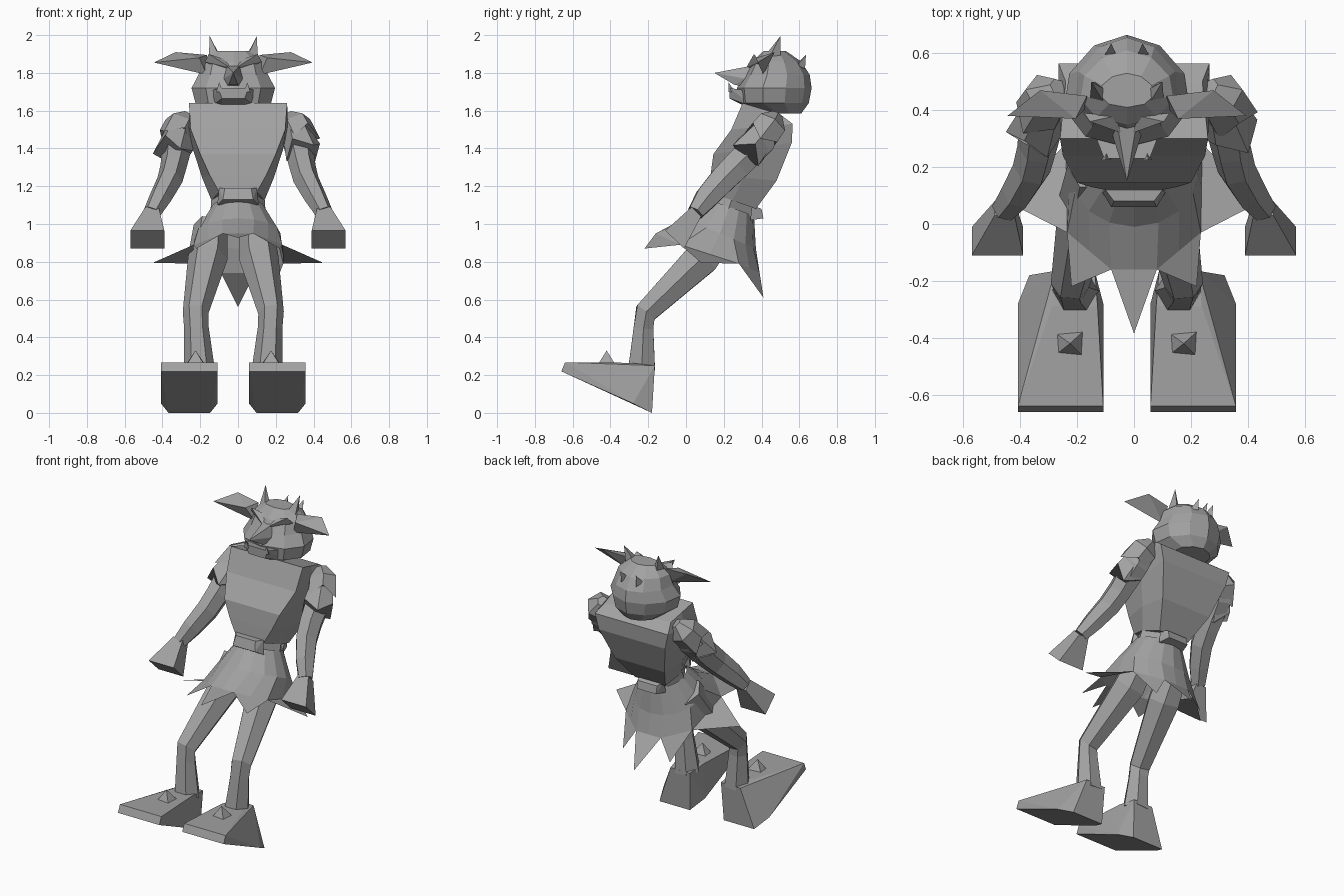
import bpy, bmesh, math
from mathutils import Vector

cube = bpy.data.objects.get("Cube")
if cube:
    bpy.data.objects.remove(cube, do_unlink=True)

grey = bpy.data.materials.new("stone grey")
grey.use_nodes = True
grey.diffuse_color = (0.36, 0.36, 0.36, 1)
shader = next(n for n in grey.node_tree.nodes if n.type == 'BSDF_PRINCIPLED')
shader.inputs["Base Color"].default_value = (0.36, 0.36, 0.36, 1)


def finish(name, bm):
    bmesh.ops.recalc_face_normals(bm, faces=bm.faces[:])
    me = bpy.data.meshes.new(name)
    bm.to_mesh(me)
    bm.free()
    me.materials.append(grey)
    ob = bpy.data.objects.new(name, me)
    bpy.context.collection.objects.link(ob)
    return ob


def loft(name, rings, caps=True, spikes=None):
    """Skin a list of equal-length rings; spikes adds a pointed tip on every second hem vertex."""
    bm = bmesh.new()
    rows = [[bm.verts.new(p) for p in r] for r in rings]
    n = len(rows[0])
    for a, b in zip(rows, rows[1:]):
        for i in range(n):
            j = (i + 1) % n
            bm.faces.new((a[i], a[j], b[j], b[i]))
    if caps:
        bm.faces.new(rows[0])
        bm.faces.new(rows[-1])
    for i, p in enumerate(spikes or []):
        tip = bm.verts.new(p)
        mid = rows[-1][2 * i]
        for other in (rows[-1][2 * i - 1], rows[-1][2 * i + 1]):
            bm.faces.new((other, mid, tip))
    return finish(name, bm)


def hull(name, points):
    bm = bmesh.new()
    for p in points:
        bm.verts.new(p)
    bmesh.ops.convex_hull(bm, input=bm.verts[:])
    loose = [v for v in bm.verts if not v.link_faces]
    bmesh.ops.delete(bm, geom=loose, context='VERTS')
    bmesh.ops.dissolve_limit(bm, angle_limit=0.03, verts=bm.verts[:], edges=bm.edges[:])
    return finish(name, bm)


def tube(name, stations, sides=6, jag=0):
    """Tube along a path of x, y, z, half width, half depth; jag makes the last ring ragged."""
    pts = [Vector(s[:3]) for s in stations]
    last = len(pts) - 1
    rings = []
    for i, s in enumerate(stations):
        t = (pts[min(i + 1, last)] - pts[max(i - 1, 0)]).normalized()
        u = (Vector((1, 0, 0)) - t * t.x).normalized()
        v = t.cross(u)
        ring = []
        for k in range(sides):
            a = math.tau * k / sides
            shift = t * jag * (-1) ** k if i == last else Vector()
            ring.append(pts[i] + u * s[3] * math.cos(a) + v * s[-1] * math.sin(a) + shift)
        rings.append(ring)
    return loft(name, rings)


def both(points, dx=0):
    """Each point together with its mirror image."""
    return [(s * x + dx, y, z) for x, y, z in points for s in (1, -1)]


# Torso: front half width, y, z; back half width, y, z; middle half width
torso = [(.26, .30, 1.64, .24, .50, 1.58, .25),
         (.25, .24, 1.50, .265, .565, 1.53, .265),
         (.20, .145, 1.37, .24, .56, 1.43, .24),
         (.15, .13, 1.26, .18, .48, 1.23, .19),
         (.10, .12, 1.17, .11, .37, 1.08, .14)]
rings = []
for wf, yf, zf, wb, yb, zb, wm in torso:
    ym, zm = (yf + yb) / 2, (zf + zb) / 2
    rings.append([(-wf, yf, zf), (wf, yf, zf), (wm, ym, zm),
                  (wb, yb, zb), (-wb, yb, zb), (-wm, ym, zm)])
loft("torso", rings)

# Belt and its two buckles
tube("belt", [(0, .25, 1.15, .14, .14), (0, .225, 1.08, .145, .145)])
hull("front_buckle", both([(.07, .08, 1.19), (.10, .12, 1.19), (.08, .06, 1.13),
                           (.11, .11, 1.10), (.08, .15, 1.12)]))
hull("back_buckle", both([(.07, .40, 1.08), (.07, .41, 1.03), (.09, .35, 1.10),
                          (.09, .34, 1.02)]))

# Ragged skirt: waist ring, hip ring, hem with pointed tips
half_tips = [(0, -.385, .927), (.22, -.22, .87), (.45, .08, .795), (.17, .41, .61), (0, .54, .56)]
half_gaps = [(.08, -.16, .95), (.235, -.03, .89), (.24, .28, .79), (.09, .39, .74)]
tips = half_tips + [(-x, y, z) for x, y, z in half_tips[-2:0:-1]]
gaps = half_gaps + [(-x, y, z) for x, y, z in half_gaps[::-1]]
hem = []
for i, gap in enumerate(gaps):
    hem += [(Vector(gaps[i - 1]) + Vector(gap)) / 2, gap]
angles = [math.tau * k / 16 for k in range(16)]
waist = [(.14 * math.sin(a), .23 - .13 * math.cos(a), 1.09 + .045 * math.cos(a)) for a in angles]
hips = [(.225 * math.sin(a), .18 - .19 * math.cos(a), .95 + .08 * math.cos(a)) for a in angles]
loft("skirt", [waist, hips, hem], caps=False, spikes=tips)

for side, s in (("left", 1), ("right", -1)):
    dx = -.025

    def place(stations, shift=0):
        return [(s * p[0] + shift,) + tuple(p[1:]) for p in stations]

    # Leg
    tube(side + "_leg", place([(.12, .20, .99, .09, .10), (.135, .085, .82, .105, .105),
                               (.20, -.215, .53, .068, .068), (.195, -.225, .45, .065, .06),
                               (.18, -.235, .23, .082, .082)], dx))
    # Wedge foot with raised toe, and a spike on top
    foot = [(.11, -.18, 0), (.15, -.28, .05), (.15, -.66, .22), (.15, -.64, .268)]
    ankle = [(x - .05, y, z) for x, y, z in both([(.07, -.165, .25), (.08, -.29, .265)])]
    hull(side + "_foot", place(both(foot) + ankle, 0) and
         [(s * (x + .233) + dx, y, z) for x, y, z in both(foot) + ankle])
    cx = s * .20 + dx
    hull(side + "_foot_spike", [(cx, -.42, .33), (cx - .055, -.38, .25), (cx + .055, -.37, .25),
                                (cx + .05, -.47, .25), (cx - .05, -.46, .25)])
    # Arm, ragged shoulder layers, flared hand
    tube(side + "_arm", place([(.28, .46, 1.53, .06), (.32, .40, 1.44, .085),
                               (.34, .27, 1.31, .07, .085), (.36, .195, 1.235, .068, .08),
                               (.41, .11, 1.14, .06, .07), (.455, .05, 1.06, .048)]))
    tube(side + "_shoulder_cap", place([(.265, .48, 1.575, .035), (.30, .45, 1.525, .09),
                                        (.335, .39, 1.45, .095)]), jag=.03)
    tube(side + "_sleeve", place([(.31, .42, 1.49, .075), (.345, .33, 1.38, .10)]), jag=-.035)
    hull(side + "_hand", place([(.39, -.11, .965), (.57, -.11, .965), (.39, -.01, .87),
                                (.57, -.01, .87), (.42, .03, 1.09), (.49, .03, 1.09),
                                (.42, .08, 1.04), (.49, .08, 1.04)]))

# Head: z, half width, front y, back y; narrower toward the back
hx = -.025
rings = []
for z, w, f, b in ((1.585, .11, .42, .61), (1.64, .19, .28, .65), (1.72, .21, .27, .665),
                   (1.79, .175, .31, .655), (1.86, .155, .35, .61), (1.915, .09, .41, .53)):
    ring = []
    for k in range(10):
        a = math.tau * (k + .5) / 10
        ring.append((hx + w * math.cos(a) * (1.06 - .15 * math.sin(a)),
                     (f + b) / 2 + (b - f) * .5 * math.sin(a), z))
    rings.append(ring)
loft("head", rings)

# Muzzle and pointed nose
hull("jaw", both([(.08, .23, 1.72), (.06, .23, 1.665), (.06, .30, 1.63), (.13, .36, 1.70),
                  (.12, .36, 1.62)], hx))
hull("nose", [(hx, .15, 1.80)] + both([(.035, .36, 1.84), (.05, .31, 1.77), (.025, .26, 1.735),
                                      (.04, .36, 1.73)], hx))

for side, s in (("left", 1), ("right", -1)):
    def mir(points):
        return [(hx + s * x, y, z) for x, y, z in points]

    hull(side + "_tusk", mir([(.075, .225, 1.75), (.055, .225, 1.70), (.09, .225, 1.70),
                              (.07, .26, 1.70)]))
    hull(side + "_brow", mir([(.02, .32, 1.83), (.13, .36, 1.90), (.15, .39, 1.86),
                              (.04, .38, 1.87), (.06, .38, 1.81)]))
    # Ear sweeping outward
    hull(side + "_ear", mir([(.42, .38, 1.855), (.305, .47, 1.91), (.14, .45, 1.895),
                             (.18, .37, 1.88), (.14, .41, 1.79), (.235, .40, 1.815)]))
    # Large front horn and small back horn
    hull(side + "_horn", mir([(.125, .50, 1.995), (.07, .41, 1.88), (.13, .43, 1.86),
                              (.11, .50, 1.87), (.07, .47, 1.89)]))
    hull(side + "_small_horn", mir([(.055, .635, 1.895), (.035, .59, 1.85), (.08, .59, 1.84),
                                    (.055, .63, 1.82)]))
